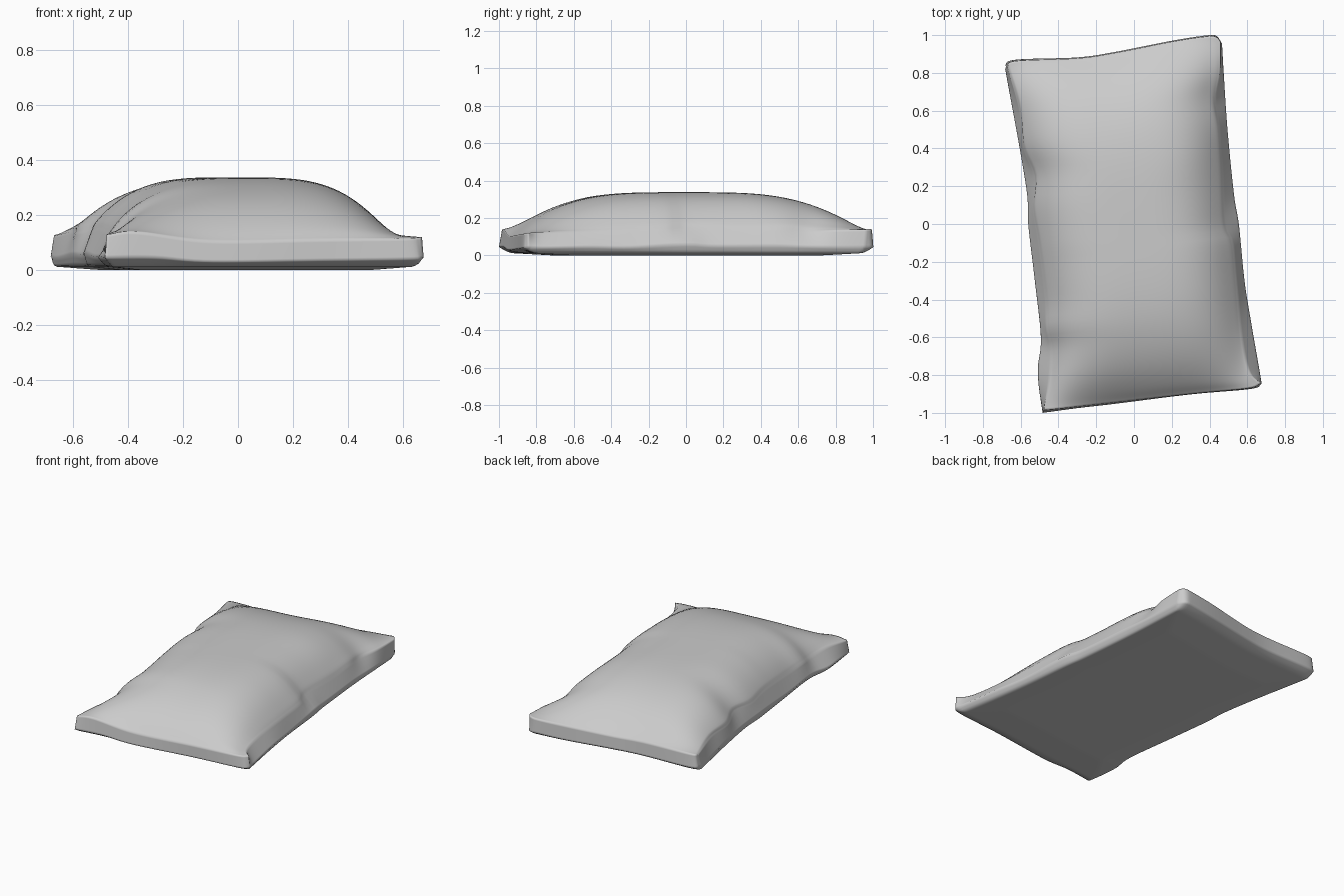
import bpy, bmesh
from mathutils import Vector
from math import sin, pi

if "Cube" in bpy.data.objects:
    bpy.data.objects.remove(bpy.data.objects["Cube"])

NU, NV = 48, 72


def curve(pts, n):
    """Smooth curve through pts, resampled at n+1 points, denser near the ends."""
    p = [Vector(q) for q in pts]
    p = [2 * p[0] - p[1]] + p + [2 * p[-1] - p[-2]]
    dense = []
    for a, b, c, d in zip(p, p[1:], p[2:], p[3:]):
        for k in range(20):
            t = k / 20
            dense.append(0.5 * (2 * b + (c - a) * t + (2 * a - 5 * b + 4 * c - d) * t ** 2
                                + (3 * b - a - 3 * c + d) * t ** 3))
    dense.append(p[-2])
    length = [0]
    for a, b in zip(dense, dense[1:]):
        length.append(length[-1] + (b - a).length)
    out, j = [], 0
    for i in range(n + 1):
        s = length[-1] * param(i, n)
        while j < len(dense) - 2 and length[j + 1] < s:
            j += 1
        f = (s - length[j]) / (length[j + 1] - length[j])
        out.append(dense[j].lerp(dense[j + 1], min(f, 1)))
    return out


def param(i, n):
    t = i / n
    return t - 0.6 * sin(2 * pi * t) / (2 * pi)


def patch(left, right, front, back):
    """Coons patch spanning four edge curves."""
    L, R = curve(left, NV), curve(right, NV)
    F, B = curve(front, NU), curve(back, NU)
    grid = []
    for i in range(NU + 1):
        u = param(i, NU)
        row = []
        for j in range(NV + 1):
            v = param(j, NV)
            row.append(L[j].lerp(R[j], u) + F[i].lerp(B[i], v)
                       - L[0].lerp(R[0], u).lerp(L[-1].lerp(R[-1], u), v))
        grid.append(row)
    return grid


# Upper rim, where the puffed top meets the side band
rim = patch(
    [(-.478, -.985, .13), (-.45, -.82, .14), (-.442, -.66, .13), (-.465, -.55, .14), (-.47, -.4, .135),
     (-.505, -.1, .15), (-.535, .08, .14), (-.525, .25, .15), (-.585, .4, .135), (-.605, .6, .14), (-.67, .83, .125)],
    [(.67, -.845, .12), (.61, -.78, .125), (.572, -.6, .13), (.545, -.3, .135), (.525, -.1, .14), (.485, 0, .15),
     (.47, .3, .135), (.455, .5, .14), (.432, .65, .13), (.455, .8, .135), (.458, .965, .14)],
    [(-.478, -.985, .13), (-.37, -.975, .14), (-.1, -.945, .105), (.3, -.9, .11), (.6, -.87, .115), (.67, -.845, .12)],
    [(-.67, .83, .125), (-.63, .862, .13), (-.3, .877, .125), (-.1, .906, .12), (.2, .965, .13), (.38, .992, .135),
     (.435, .99, .14), (.458, .965, .14)])

# Lower outline, the widest line around the base
base = patch(
    [(-.484, -1, .045), (-.505, -.85, .05), (-.508, -.75, .045), (-.493, -.6, .055), (-.525, -.3, .05),
     (-.56, 0, .065), (-.565, .15, .055), (-.605, .4, .06), (-.66, .7, .045), (-.682, .82, .05)],
    [(.676, -.845, .045), (.66, -.75, .045), (.62, -.52, .05), (.585, -.3, .045), (.555, 0, .065),
     (.53, .15, .055), (.495, .5, .055), (.475, .8, .045), (.466, .955, .045)],
    [(-.484, -1, .045), (-.3, -.975, .045), (-.1, -.952, .03), (.3, -.902, .035), (.62, -.873, .04), (.676, -.845, .045)],
    [(-.682, .82, .05), (-.64, .868, .045), (-.3, .882, .04), (-.1, .911, .04), (.2, .97, .04), (.38, .998, .045),
     (.435, .997, .045), (.466, .955, .045)])

# Puff up the top and flatten the underside
for i in range(NU + 1):
    for j in range(NV + 1):
        u, v = abs(2 * param(i, NU) - 1), abs(2 * param(j, NV) - 1)
        dome = (1 - u ** 3.6) * (1 - v ** 3.6)
        edge = max(u - 1, -1, v - 1)
        rim[i][j].z = rim[i][j].z * (1 - dome) + dome * .338
        rim[i][j].z -= .012 * (1 - u ** 20) * (1 - v ** 20) * (1 - dome) 
        lip = max(0, 1 + edge * 14) ** 1.6
        flat = .016 * max(0, 1 + edge * 3.5)
        base[i][j].z = flat + (base[i][j].z - .016) * lip

bm = bmesh.new()
loop = ([(i, 0) for i in range(NU)] + [(NU, j) for j in range(NV)]
        + [(i, NV) for i in range(NU, 0, -1)] + [(0, j) for j in range(NV, 0, -1)])
rings = []
for grid in (rim, base):
    vs = [[bm.verts.new(p) for p in row] for row in grid]
    for i in range(NU):
        for j in range(NV):
            bm.faces.new((vs[i][j], vs[i + 1][j], vs[i + 1][j + 1], vs[i][j + 1]))
    rings.append([vs[i][j] for i, j in loop])

# Side band between rim and base
top, bottom = rings
bands = [top]
for t in (.12, .5, .88):
    bands.append([bm.verts.new(a.co.lerp(b.co, t)) for a, b in zip(top, bottom)])
bands.append(bottom)
for a, b in zip(bands, bands[1:]):
    for k in range(len(a)):
        m = (k + 1) % len(a)
        bm.faces.new((a[k], a[m], b[m], b[k]))
bmesh.ops.recalc_face_normals(bm, faces=bm.faces)
for f in bm.faces:
    f.smooth = True

mesh = bpy.data.meshes.new("pillow")
bm.to_mesh(mesh)
bm.free()
pillow = bpy.data.objects.new("pillow", mesh)
bpy.context.collection.objects.link(pillow)
